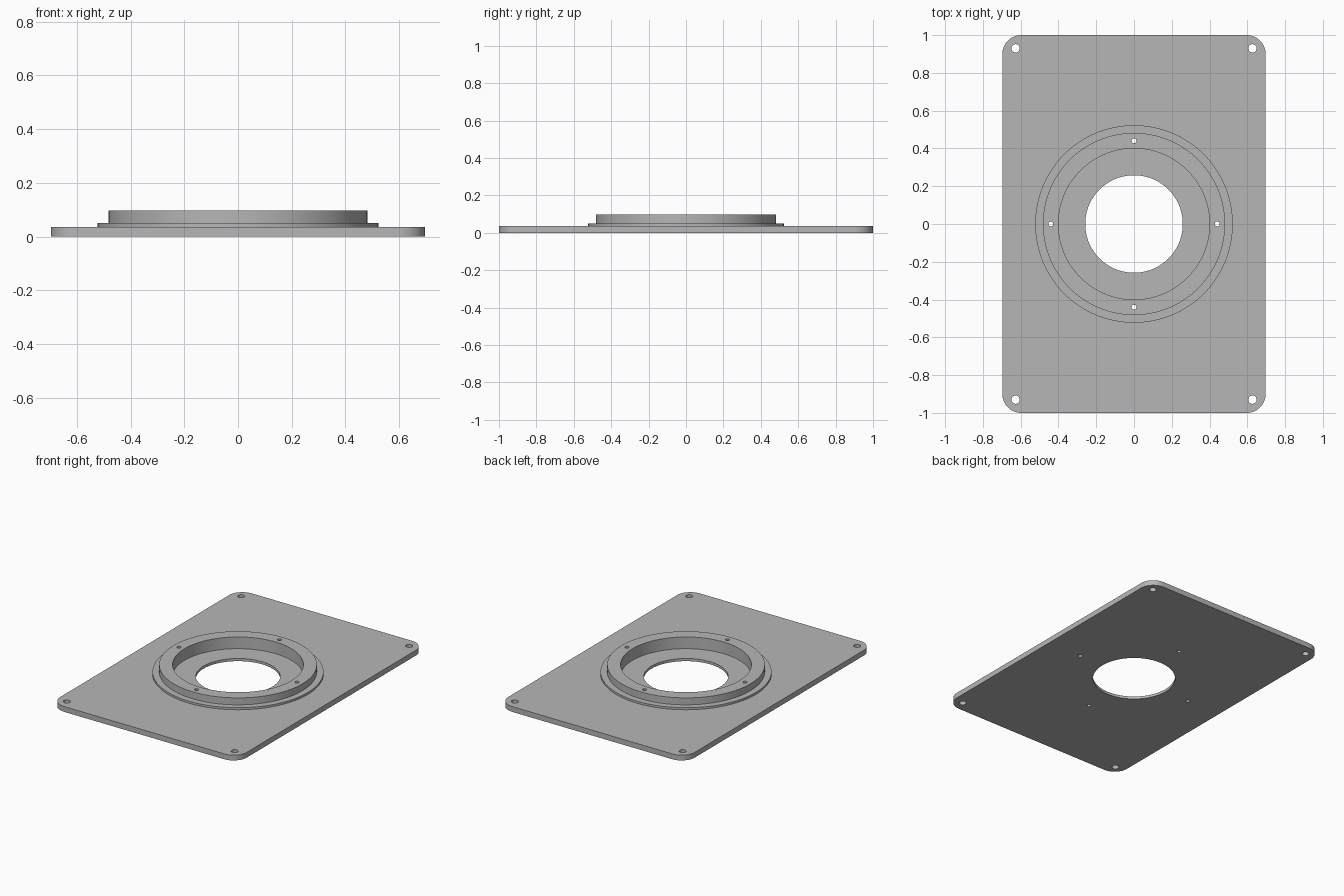
import bpy
import bmesh
import math

if "Cube" in bpy.data.objects:
    bpy.data.objects.remove(bpy.data.objects["Cube"], do_unlink=True)

# Main dimensions
HALF_W, HALF_L, PLATE_T, CORNER_R = 0.697, 1.0, 0.036, 0.1
FLANGE_R, FLANGE_TOP = 0.523, 0.05
COLLAR_R, COLLAR_TOP = 0.482, 0.097
POCKET_R, POCKET_FLOOR, BORE_R = 0.4, 0.018, 0.258
SCREW_R, SCREW_CIRCLE = 0.013, 0.441
CORNER_HOLE_R, CORNER_X, CORNER_Y = 0.022, 0.627, 0.93

grey = bpy.data.materials.new("plain_grey")
grey.use_nodes = True
colour = (0.47, 0.47, 0.47, 1)
grey.diffuse_color = colour
grey.node_tree.nodes["Principled BSDF"].inputs["Base Color"].default_value = colour


def add_object(name, bm):
    bmesh.ops.recalc_face_normals(bm, faces=bm.faces[:])
    mesh = bpy.data.meshes.new(name)
    bm.to_mesh(mesh)
    bm.free()
    obj = bpy.data.objects.new(name, mesh)
    mesh.materials.append(grey)
    bpy.context.collection.objects.link(obj)
    return obj


def activate(obj):
    bpy.ops.object.select_all(action="DESELECT")
    obj.select_set(True)
    bpy.context.view_layer.objects.active = obj


def drill(obj, x, y, radius, bottom=-0.1, sides=32):
    """Cut a vertical round hole, open at the top, down to the given height."""
    bpy.ops.mesh.primitive_cylinder_add(vertices=sides, radius=radius, depth=0.4,
                                        location=(x, y, bottom + 0.2))
    cutter = bpy.context.object
    cutter.name = "hole_cutter"
    cutter.hide_render = True
    mod = obj.modifiers.new("hole", "BOOLEAN")
    mod.operation, mod.solver, mod.object = "DIFFERENCE", "EXACT", cutter
    activate(obj)
    bpy.ops.object.modifier_apply(modifier=mod.name)
    bpy.data.objects.remove(cutter, do_unlink=True)


# Plate with rounded vertical corners
bm = bmesh.new()
bmesh.ops.create_cube(bm, size=1)
for v in bm.verts:
    v.co = (v.co.x * 2 * HALF_W, v.co.y * 2 * HALF_L, (v.co.z + 0.5) * PLATE_T)
uprights = [e for e in bm.edges if abs(e.verts[0].co.z - e.verts[1].co.z) > PLATE_T / 2]
bmesh.ops.bevel(bm, geom=uprights, offset=CORNER_R, segments=16, profile=0.5, affect="EDGES")
plate = add_object("mounting_plate", bm)

# Recess and central bore, then the corner holes
drill(plate, 0, 0, POCKET_R, POCKET_FLOOR, 128)
drill(plate, 0, 0, BORE_R, sides=128)
for sx in (-1, 1):
    for sy in (-1, 1):
        drill(plate, sx * CORNER_X, sy * CORNER_Y, CORNER_HOLE_R)

# Stepped collar, turned from its cross-section
section = [(POCKET_R, PLATE_T), (FLANGE_R, PLATE_T), (FLANGE_R, FLANGE_TOP),
           (COLLAR_R, FLANGE_TOP), (COLLAR_R, COLLAR_TOP), (POCKET_R, COLLAR_TOP)]
bm = bmesh.new()
loop = [bm.verts.new((r, 0, z)) for r, z in section]
edges = [bm.edges.new((loop[i - 1], loop[i])) for i in range(len(loop))]
bmesh.ops.spin(bm, geom=loop + edges, cent=(0, 0, 0), axis=(0, 0, 1),
               angle=math.tau, steps=128, use_merge=True)
bmesh.ops.remove_doubles(bm, verts=bm.verts[:], dist=0.0001)
collar = add_object("stepped_collar", bm)

# Four screw holes through collar and plate
for i in range(4):
    a = i * math.pi / 2
    for part in (plate, collar):
        drill(part, SCREW_CIRCLE * math.cos(a), SCREW_CIRCLE * math.sin(a), SCREW_R, sides=24)

for part in (plate, collar):
    activate(part)
    bpy.ops.object.shade_smooth_by_angle(angle=math.radians(30))
